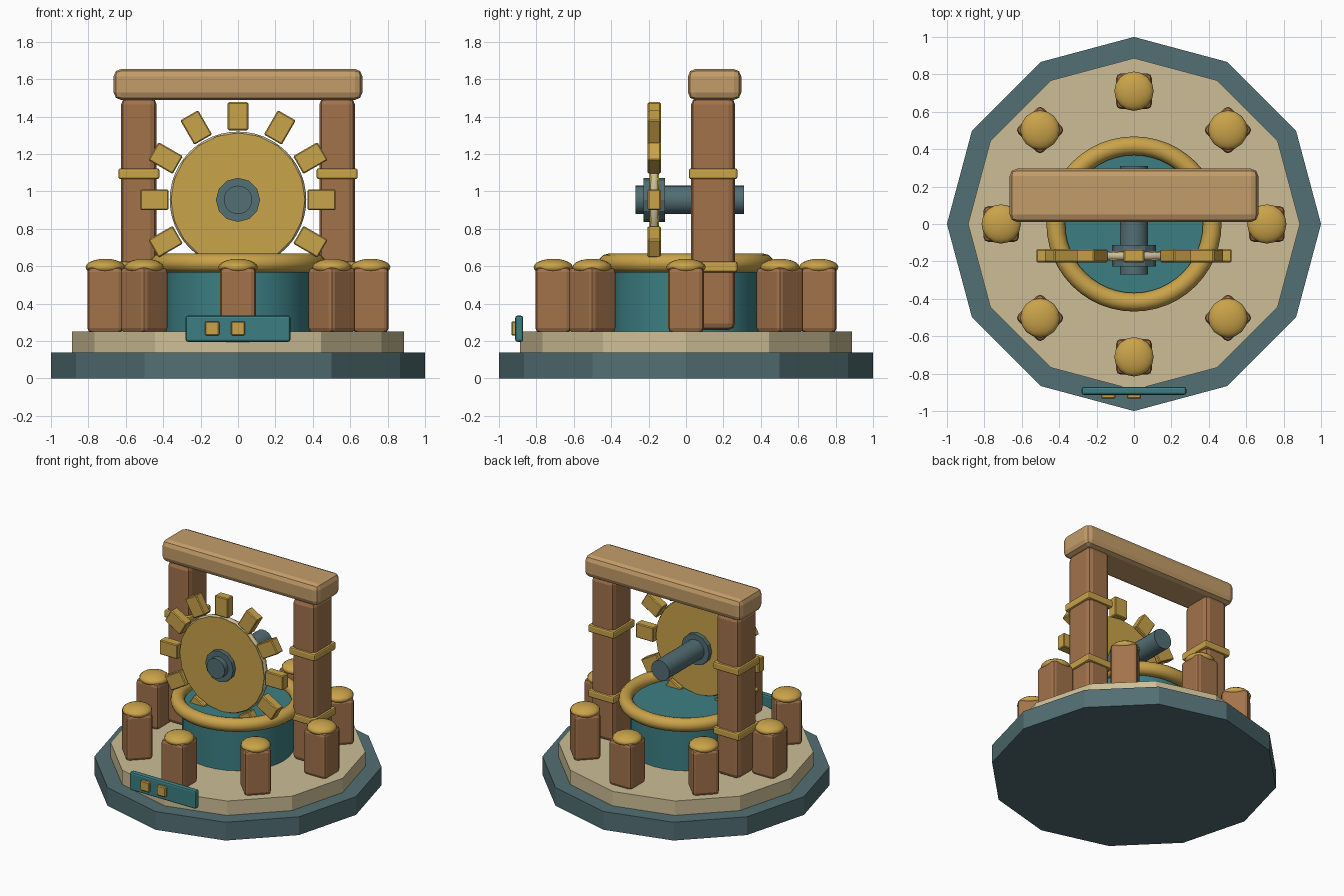
import bpy, math
from math import sin, cos, pi, radians

if "Cube" in bpy.data.objects:
    bpy.data.objects.remove(bpy.data.objects["Cube"])


def mat(name, r, g, b):
    m = bpy.data.materials.new(name)
    lin = [((c / 255 + 0.055) / 1.055) ** 2.4 for c in (r, g, b)]
    m.diffuse_color = (*lin, 1)
    m.use_nodes = True
    m.node_tree.nodes["Principled BSDF"].inputs["Base Color"].default_value = m.diffuse_color
    return m


SLATE = mat("slate", 82, 110, 115)
STONE = mat("cream stone", 205, 190, 150)
TEAL = mat("teal", 60, 127, 131)
GOLD = mat("gold", 202, 163, 74)
BROWN = mat("brown wood", 162, 114, 75)
TAN = mat("tan wood", 196, 157, 106)


def finish(name, m, smooth=None):
    o = bpy.context.object
    o.name = name
    o.data.materials.append(m)
    if smooth:
        bpy.ops.object.shade_smooth_by_angle(angle=radians(smooth))
    return o


def box(name, loc, size, m, bevel=0, segs=2, rot=(0, 0, 0)):
    bpy.ops.mesh.primitive_cube_add(size=1, location=loc, rotation=rot)
    o = bpy.context.object
    o.scale = size
    bpy.ops.object.transform_apply(location=False, rotation=False, scale=True)
    if bevel:
        b = o.modifiers.new("bevel", "BEVEL")
        b.width, b.segments = bevel, segs
    return finish(name, m)


def cyl(name, loc, r, depth, n, m, rot=(0, 0, 0), smooth=None):
    bpy.ops.mesh.primitive_cylinder_add(vertices=n, radius=r, depth=depth, location=loc, rotation=rot)
    return finish(name, m, smooth)


def ring(name, loc, r, tube, m, rot=(0, 0, 0), n=48):
    bpy.ops.mesh.primitive_torus_add(major_radius=r, minor_radius=tube, major_segments=n,
                                     minor_segments=12, location=loc, rotation=rot)
    return finish(name, m, 40)


# Stepped twelve-sided base
cyl("base_plinth", (0, 0, 0.07), 1.0, 0.14, 12, SLATE)
cyl("base_step", (0, 0, 0.195), 0.887, 0.11, 12, STONE)

# Central drum with rounded rim
cyl("drum", (0, 0, 0.425), 0.388, 0.35, 32, TEAL, smooth=40)
ring("drum_rim", (0, 0, 0.617), 0.418, 0.05, GOLD)

# Ring of short bollards with domed caps
for i in range(8):
    a = i * pi / 4
    x, y = 0.71 * cos(a), 0.71 * sin(a)
    box("bollard", (x, y, 0.42), (0.19, 0.19, 0.35), BROWN, 0.025, 2, (0, 0, a))
    bpy.ops.mesh.primitive_uv_sphere_add(segments=16, ring_count=10, radius=1,
                                         location=(x, y, 0.595), rotation=(0, 0, a))
    bpy.context.object.scale = (0.105, 0.105, 0.045)
    finish("bollard_cap", GOLD, 40)

# Gate frame: two posts with bands, and a cross beam
for s in (-1, 1):
    box("frame_post", (s * 0.53, 0.145, 0.88), (0.19, 0.235, 1.24), BROWN, 0.035, 2)
    for z in (0.597, 1.095):
        box("post_band", (s * 0.53, 0.145, z), (0.22, 0.26, 0.058), GOLD, 0.012, 2)
box("cross_beam", (0, 0.153, 1.572), (1.33, 0.285, 0.166), TAN, 0.04, 2)

# Toothed wheel on an axle
WY, WZ = -0.17, 0.955
FLAT = (pi / 2, 0, 0)
cyl("wheel_disc", (0, WY, WZ), 0.358, 0.05, 20, GOLD, FLAT)
ring("wheel_rim", (0, WY, WZ), 0.34, 0.025, STONE, FLAT)
cyl("wheel_hub", (0, WY, WZ), 0.118, 0.115, 12, SLATE, FLAT)
cyl("axle", (0, 0.02, WZ), 0.076, 0.58, 24, SLATE, FLAT, 40)
for i in range(12):
    a = i * pi / 6
    box("wheel_tooth", (0.447 * sin(a), WY, WZ + 0.447 * cos(a)), (0.11, 0.07, 0.15),
        GOLD, 0.006, 1, (0, a, 0))

# Front plaque with two small studs
box("front_plaque", (0, -0.892, 0.266), (0.56, 0.042, 0.14), TEAL, 0.012, 2)
for x in (-0.138, 0):
    box("plaque_stud", (x, -0.917, 0.268), (0.076, 0.034, 0.076), GOLD, 0.006, 1)
